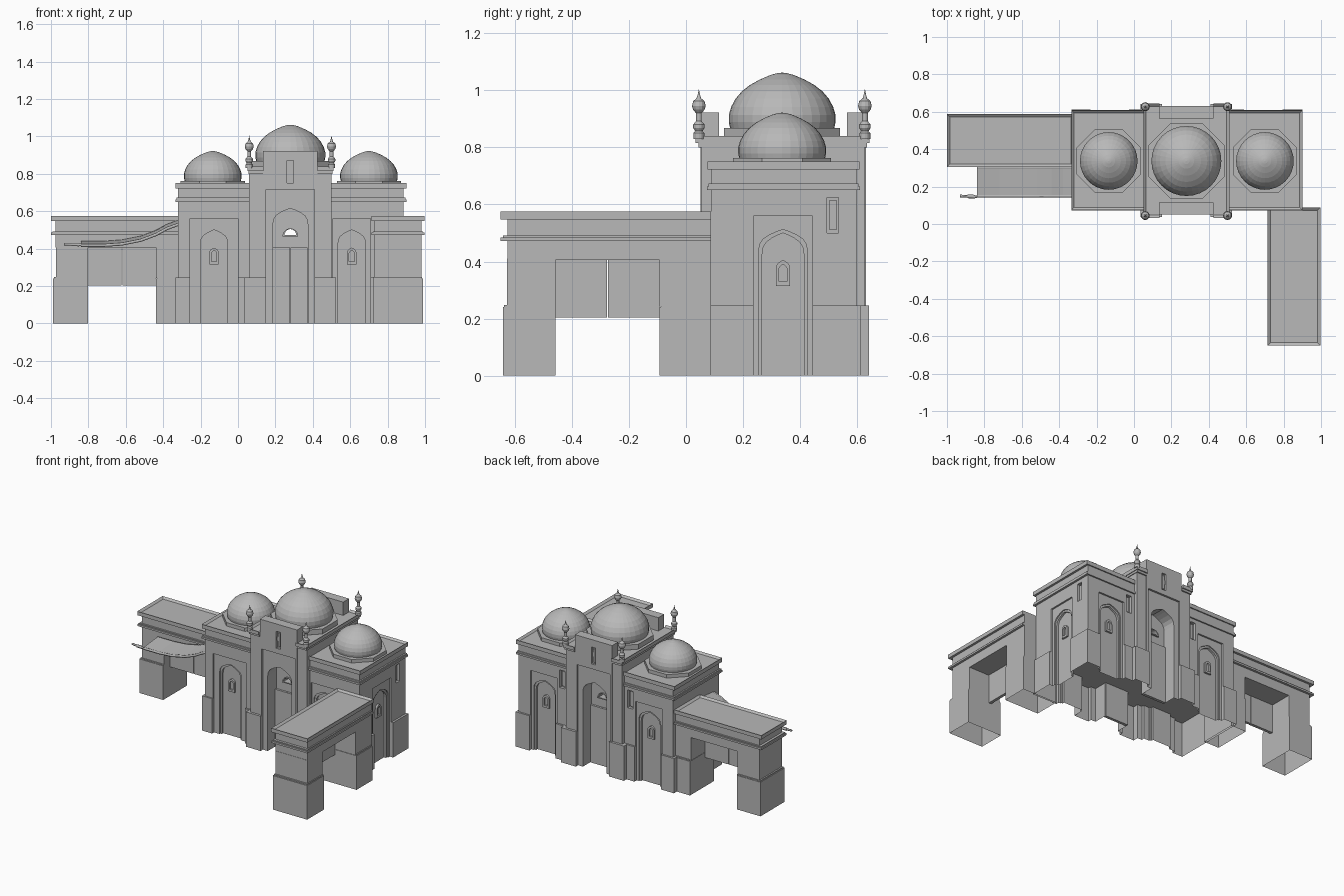
import bpy, bmesh
from math import radians, cos, sin, pi
from mathutils import Matrix

if "Cube" in bpy.data.objects:
    bpy.data.objects.remove(bpy.data.objects["Cube"], do_unlink=True)

stone = bpy.data.materials.new("grey_stone")
stone.use_nodes = True
stone.diffuse_color = (0.48, 0.48, 0.48, 1)
stone.node_tree.nodes["Principled BSDF"].inputs["Base Color"].default_value = (0.48, 0.48, 0.48, 1)

MID_X, MID_Y = 0.28, 0.337
IDENTITY = Matrix.Identity(4)


def finish(name, bm, matrix=IDENTITY):
    bmesh.ops.recalc_face_normals(bm, faces=bm.faces)
    mesh = bpy.data.meshes.new(name)
    bm.to_mesh(mesh)
    bm.free()
    mesh.transform(matrix)
    mesh.materials.append(stone)
    obj = bpy.data.objects.new(name, mesh)
    bpy.context.scene.collection.objects.link(obj)
    return obj


def box(name, x, y, z, matrix=IDENTITY, rim=0, sink=0):
    """Box from ranges; a rim sinks the top face to leave a parapet."""
    bm = bmesh.new()
    bmesh.ops.create_cube(bm, size=1)
    for v in bm.verts:
        v.co = [r[0] if c < 0 else r[1] for c, r in zip(v.co, (x, y, z))]
    if rim:
        bm.normal_update()
        top = [f for f in bm.faces if f.normal.z > 0.9]
        bmesh.ops.inset_region(bm, faces=top, thickness=rim)
        bmesh.ops.translate(bm, verts=top[0].verts, vec=(0, 0, -sink))
    return finish(name, bm, matrix)


def prism(name, outline, depth, matrix=IDENTITY):
    """Upright outline (across, up) pushed along local y."""
    bm = bmesh.new()
    face = bm.faces.new([bm.verts.new((u, depth[0], z)) for u, z in outline])
    solid = bmesh.ops.extrude_face_region(bm, geom=[face])
    moved = [g for g in solid["geom"] if isinstance(g, bmesh.types.BMVert)]
    bmesh.ops.translate(bm, verts=moved, vec=(0, depth[1] - depth[0], 0))
    return finish(name, bm, matrix)


def lathe(name, profile, x, y, steps):
    bm = bmesh.new()
    verts = [bm.verts.new((r, 0, z)) for r, z in profile]
    edges = [bm.edges.new(pair) for pair in zip(verts, verts[1:])]
    bmesh.ops.spin(bm, geom=verts + edges, cent=(0, 0, 0), axis=(0, 0, 1),
                   angle=2 * pi, steps=steps)
    bmesh.ops.remove_doubles(bm, verts=bm.verts, dist=0.0005)
    finish(name, bm, Matrix.Translation((x, y, 0)))


def rect(half, low, high):
    return [(-half, low), (half, low), (half, high), (-half, high)]


def arch(half, low, spring, peak):
    curve = [(1, 0), (0.96, 0.3), (0.82, 0.55), (0.55, 0.75), (0.25, 0.9)]
    side = [(half * u, spring + (peak - spring) * t) for u, t in curve]
    return ([(-half, low), (half, low)] + side + [(0, peak)]
            + [(-u, z) for u, z in reversed(side)])


def half_disc(r, low):
    return [(r * cos(i * pi / 12), low + r * sin(i * pi / 12)) for i in range(13)]


def wall_spot(x, y, turn):
    return Matrix.Translation((x, y, 0)) @ Matrix.Rotation(radians(turn), 4, 'Z')


def carve(targets, tools, operation='DIFFERENCE'):
    for obj in targets:
        for tool in tools:
            mod = obj.modifiers.new("carve", 'BOOLEAN')
            mod.operation, mod.solver, mod.object = operation, 'EXACT', tool
        bpy.context.view_layer.update()
        graph = bpy.context.evaluated_depsgraph_get()
        mesh = bpy.data.meshes.new_from_object(obj.evaluated_get(graph))
        obj.modifiers.clear()
        obj.data = mesh
    for tool in tools:
        bpy.data.objects.remove(tool, do_unlink=True)


def open_bottom(obj):
    bm = bmesh.new()
    bm.from_mesh(obj.data)
    floor = [f for f in bm.faces if max(v.co.z for v in f.verts) < 0.001]
    bmesh.ops.delete(bm, geom=floor, context='FACES')
    bm.to_mesh(obj.data)
    bm.free()


# Side wings with cornices and parapets above a shared plinth
wing_plinth = box("wing_plinth", (-0.335, 0.9), (0.077, 0.613), (0, 0.245))
wings = [wing_plinth]
for side, x0, x1 in (("right", -0.32, 0.1), ("left", 0.46, 0.885)):
    wings.append(box(side + "_wing", (x0, x1), (0.087, 0.6), (0.242, 0.735)))
box("wing_cornice", (-0.335, 0.9), (0.073, 0.61), (0.65, 0.663))
box("wing_cornice_lip", (-0.33, 0.895), (0.078, 0.605), (0.663, 0.673))
box("wing_parapet", (-0.335, 0.9), (0.075, 0.608), (0.722, 0.75), rim=0.02, sink=0.012)

# Stepped arched niches and slit windows cut into the wings
cutters = []
for x, y, turn, half in ((-0.128, 0.087, 0, 0.128), (0.608, 0.087, 0, 0.1),
                         (-0.13, 0.6, 180, 0.103), (0.69, 0.6, 180, 0.103),
                         (0.885, 0.34, 90, 0.103)):
    spot = wall_spot(x, y, turn)
    cutters.append(prism("panel_cut", rect(half, -0.1, 0.56), (-0.05, 0.012), spot))
    for step, depth in ((0, 0.02), (0.012, 0.035)):
        outline = arch(0.085 - step, -0.1, 0.437 - step, 0.512 - step)
        cutters.append(prism("niche_cut", outline, (-0.04, depth), spot))
    frame = prism("niche_window", arch(0.025, 0.315, 0.375, 0.405), (0.022, 0.04), spot)
    carve([frame], [prism("pane_cut", arch(0.014, 0.33, 0.37, 0.39), (0, 0.034), spot)])
for x, y, turn in ((0.015, 0.6, 180), (0.545, 0.6, 180), (0.885, 0.515, 90)):
    spot = wall_spot(x, y, turn)
    cutters.append(prism("slit_cut", rect(0.02, 0.5, 0.625), (-0.05, 0.02), spot))
    box("slit_pane", (-0.012, 0.012), (0.012, 0.03), (0.51, 0.615), spot)
carve(wings, cutters)

# Central hall with raised bays front and back, its plinth joined to the wings'
main_plinth = box("main_plinth", (0.035, 0.525), (0.038, 0.642), (0, 0.245))
carve([main_plinth], [wing_plinth], 'UNION')
hall = [main_plinth,
        box("hall", (0.06, 0.5), (0.055, 0.625), (0.242, 0.82)),
        box("front_bay", (0.135, 0.425), (0.05, 0.115), (0.242, 0.922)),
        box("back_bay", (0.135, 0.425), (0.565, 0.63), (0.242, 0.922))]
trims = [box("hall_parapet", (0.05, 0.51), (0.033, 0.643), (0.815, 0.84), rim=0.02, sink=0.012),
         box("hall_cornice", (0.055, 0.505), (0.043, 0.635), (0.8, 0.815))]
carve(trims, [box("bay_gap_cut", (0.135, 0.425), y, (0.7, 1))
              for y in ((0, 0.06), (0.62, 0.7))])
cutters = [prism("lunette_hole", half_disc(0.031, 0.473), (-0.05, 0.7), wall_spot(MID_X, 0.05, 0))]
for y, turn in ((0.05, 0), (0.63, 180)):
    spot = wall_spot(MID_X, y, turn)
    cutters.append(prism("portal_panel_cut", rect(0.13, -0.1, 0.715), (-0.05, 0.014), spot))
    cutters.append(prism("portal_cut", arch(0.093, -0.1, 0.53, 0.615), (-0.04, 0.11), spot))
    cutters.append(prism("bay_slit_cut", rect(0.017, 0.75, 0.87), (-0.03, 0.014), spot))
    box("bay_slit_pane", (-0.009, 0.009), (0.006, 0.02), (0.762, 0.858), spot)
    for u in (-1, 1):
        box("portal_door", sorted((u * 0.001, u * 0.092)), (0.095, 0.115), (0, 0.405), spot)
    trim = prism("lunette_frame", half_disc(0.042, 0.466), (0.1, 0.115), spot)
    carve([trim], [prism("trim_cut", half_disc(0.031, 0.473), (0.05, 0.2), spot)])
carve(hall, cutters)
open_bottom(main_plinth)

# Domes on octagonal bases
dome_shape = [(0.97, 0), (1, 0.14), (1, 0.28), (0.955, 0.43), (0.875, 0.58), (0.755, 0.72),
              (0.6, 0.84), (0.42, 0.94), (0.22, 1.025), (0.09, 1.06), (0, 1.07)]
for name, x, r, z, base in (("right_dome", -0.135, 0.154, 0.757, 0.172),
                            ("centre_dome", MID_X, 0.187, 0.862, 0.203),
                            ("left_dome", 0.7, 0.154, 0.757, 0.172)):
    lathe(name, [(r * a, z + (r * b)) for a, b in dome_shape], x, MID_Y, 32)
    bm = bmesh.new()
    bmesh.ops.create_cone(bm, cap_ends=True, segments=8, radius1=base / cos(pi / 8),
                          radius2=base / cos(pi / 8), depth=0.035)
    finish(name + "_base", bm, Matrix.Translation((x, MID_Y, z - 0.012))
           @ Matrix.Rotation(pi / 8, 4, 'Z'))

# Corner finials
finial = [(0, 0.83), (0.019, 0.83), (0.019, 0.85), (0.013, 0.857), (0.02, 0.868), (0.02, 0.88),
          (0.01, 0.892), (0.01, 0.92), (0.02, 0.932), (0.024, 0.945), (0.02, 0.962),
          (0.008, 0.972), (0.004, 0.985), (0, 1.005)]
for x in (0.06, 0.5):
    for y in (0.045, 0.627):
        lathe("corner_finial", finial, x, y, 12)


# Gatehouses: local x runs from the outer end to the main walls
def gatehouse(name, length, start, leaf_y, place):
    gap = (start + 0.185, start + 0.55)
    wall = (-0.125, 0.125)
    box(name + "_lintel", (0.025, length), wall, (0.405, 0.56), place)
    for part, x0, x1 in (("outer", start, gap[0]), ("inner", gap[1], length)):
        lean = 0.015 if part == "outer" else 0
        box(f"{name}_{part}_jamb", (x0 + lean, x1), wall, (0.242, 0.41), place)
        open_bottom(box(f"{name}_{part}_pier", (x0, x1), (-0.134, 0.134), (0, 0.24), place))
        box(f"{name}_{part}_pier_cap", (x0 + 0.005, x1), (-0.13, 0.13), (0.24, 0.248), place)
    box(name + "_cornice", (0, length), (-0.141, 0.141), (0.472, 0.485), place)
    box(name + "_cornice_lip", (0.008, length), (-0.134, 0.134), (0.485, 0.492), place)
    box(name + "_parapet", (0, length), (-0.141, 0.141), (0.548, 0.575), place, rim=0.022, sink=0.012)
    middle = sum(gap) / 2
    for x0, x1 in ((gap[0], middle - 0.002), (middle + 0.002, gap[1])):
        box(name + "_gate_leaf", (x0, x1), (leaf_y - 0.01, leaf_y + 0.01), (0.203, 0.41), place)


gatehouse("side_gate", 0.68, 0.012, -0.045, wall_spot(-1.0, 0.447, 0))
gatehouse("front_gate", 0.738, 0.008, 0.045, wall_spot(0.855, -0.65, 90))

# Cloth awning, its back edge a little higher, with edge ropes and pole
sag = [(-0.84, 0.41), (-0.72, 0.41), (-0.62, 0.417), (-0.52, 0.437),
       (-0.44, 0.467), (-0.38, 0.5), (-0.32, 0.522)]
SLOPE, FRONT_EDGE = 0.1, 0.15
tilt = Matrix.Translation((0, 0, -SLOPE * FRONT_EDGE))
tilt[2][1] = SLOPE
prism("awning_cloth", sag + [(x, z + 0.014) for x, z in reversed(sag)], (FRONT_EDGE, 0.305), tilt)


def rod(name, points, radius):
    curve = bpy.data.curves.new(name, 'CURVE')
    curve.dimensions, curve.bevel_depth = '3D', radius
    curve.bevel_resolution, curve.use_fill_caps = 1, True
    line = curve.splines.new('POLY')
    line.points.add(len(points) - 1)
    for p, co in zip(line.points, points):
        p.co = (*co, 1)
    curve.materials.append(stone)
    bpy.context.scene.collection.objects.link(bpy.data.objects.new(name, curve))


for y in (FRONT_EDGE, 0.302):
    rod("awning_rope", [tilt @ Matrix.Translation((x, y, z + 0.007)).translation for x, z in sag], 0.009)
rod("awning_pole", [(-0.93, 0.15, 0.424), (-0.84, 0.145, 0.42)], 0.007)
rod("awning_pole_grip", [(-0.89, 0.148, 0.422), (-0.85, 0.146, 0.421)], 0.01)
